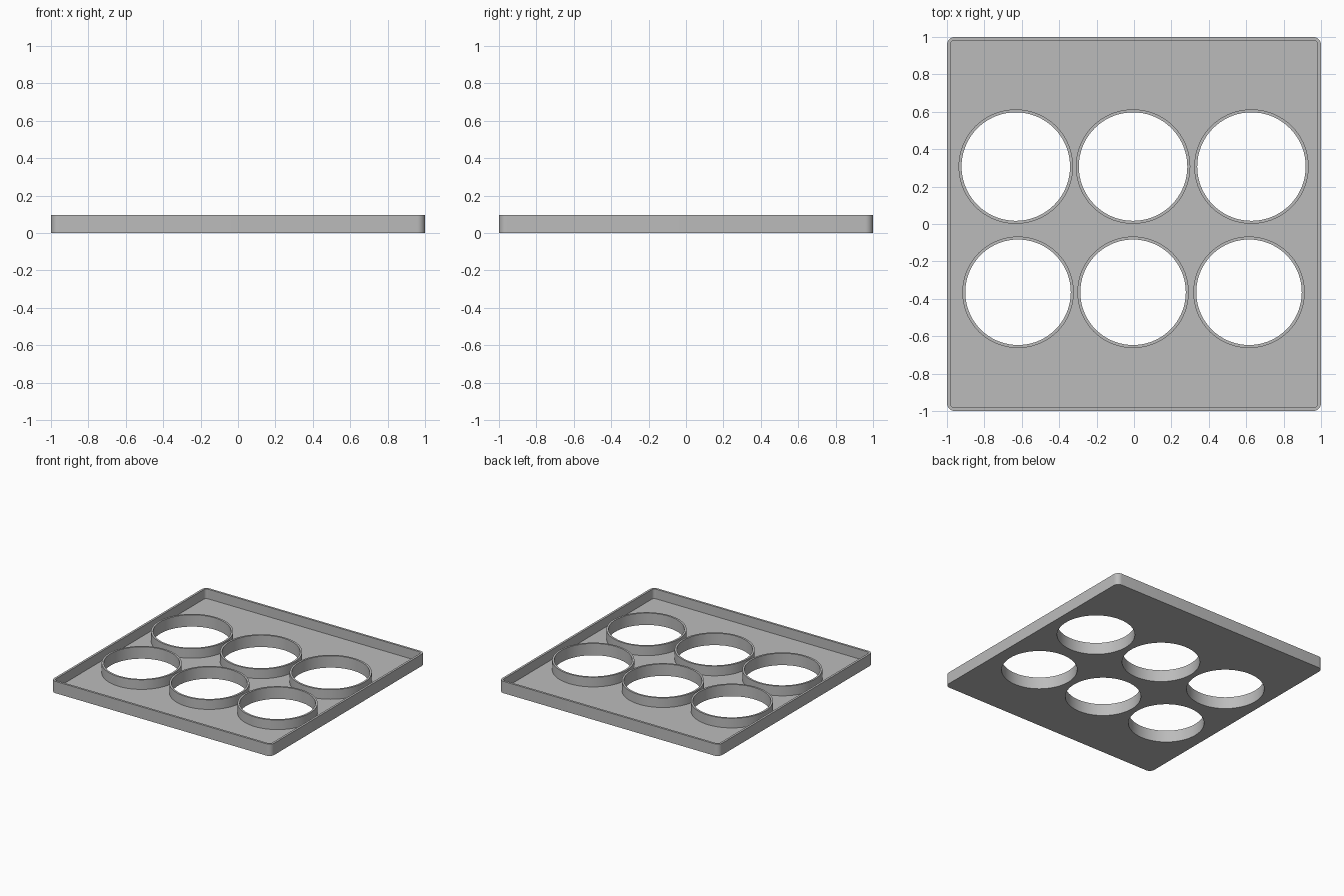
import bpy, bmesh, math

if "Cube" in bpy.data.objects:
    bpy.data.objects.remove(bpy.data.objects["Cube"])

HEIGHT, FLOOR, WALL, CORNER = 0.097, 0.018, 0.018, 0.042

grey = bpy.data.materials.new("plain grey")
grey.diffuse_color = (0.5, 0.5, 0.5, 1)
grey.use_nodes = True
grey.node_tree.nodes["Principled BSDF"].inputs["Base Color"].default_value = grey.diffuse_color


def prism(name, outline, z0, z1):
    """Extrude a closed outline from z0 to z1."""
    bm = bmesh.new()
    base = bm.faces.new([bm.verts.new((x, y, z0)) for x, y in outline])
    top = bmesh.ops.extrude_face_region(bm, geom=[base])["geom"]
    verts = [v for v in top if isinstance(v, bmesh.types.BMVert)]
    bmesh.ops.translate(bm, verts=verts, vec=(0, 0, z1 - z0))
    bmesh.ops.recalc_face_normals(bm, faces=bm.faces)
    mesh = bpy.data.meshes.new(name)
    bm.to_mesh(mesh)
    bm.free()
    mesh.materials.append(grey)
    obj = bpy.data.objects.new(name, mesh)
    bpy.context.collection.objects.link(obj)
    return obj


def circle(cx, cy, r, n=72):
    return [(cx + r * math.cos(2 * math.pi * i / n),
             cy + r * math.sin(2 * math.pi * i / n)) for i in range(n)]


def rounded_square(half, r, n=8):
    pts = []
    for q, (sx, sy) in enumerate([(1, 1), (-1, 1), (-1, -1), (1, -1)]):
        for i in range(n + 1):
            a = math.pi / 2 * (q + i / n)
            pts.append((sx * (half - r) + r * math.cos(a),
                        sy * (half - r) + r * math.sin(a)))
    return pts


def combine(target, tool, operation):
    """Apply a boolean and discard the helper."""
    mod = target.modifiers.new("shape", 'BOOLEAN')
    mod.operation, mod.object, mod.solver = operation, tool, 'EXACT'
    bpy.context.view_layer.objects.active = target
    bpy.ops.object.modifier_apply(modifier=mod.name)
    bpy.data.objects.remove(tool, do_unlink=True)


# Square tray with a thin rim
tray = prism("tray", rounded_square(1, CORNER), 0, HEIGHT)
combine(tray, prism("pocket", rounded_square(1 - WALL, CORNER - WALL),
                    FLOOR, HEIGHT + 0.1), 'DIFFERENCE')

# Two rows of raised collars around through holes: y, outer radius, inner radius, x centres
rows = [(0.307, 0.306, 0.290, (-0.632, -0.005, 0.628)),
        (-0.365, 0.298, 0.282, (-0.62, -0.005, 0.615))]
for y, outer, inner, centres in rows:
    for x in centres:
        combine(tray, prism("collar", circle(x, y, outer), FLOOR / 2, HEIGHT), 'UNION')
        combine(tray, prism("hole", circle(x, y, inner), -0.1, HEIGHT + 0.1), 'DIFFERENCE')

# Smooth curved walls, crisp edges
bpy.ops.object.select_all(action='DESELECT')
tray.select_set(True)
bpy.context.view_layer.objects.active = tray
bpy.ops.object.shade_smooth_by_angle(angle=math.radians(30))
